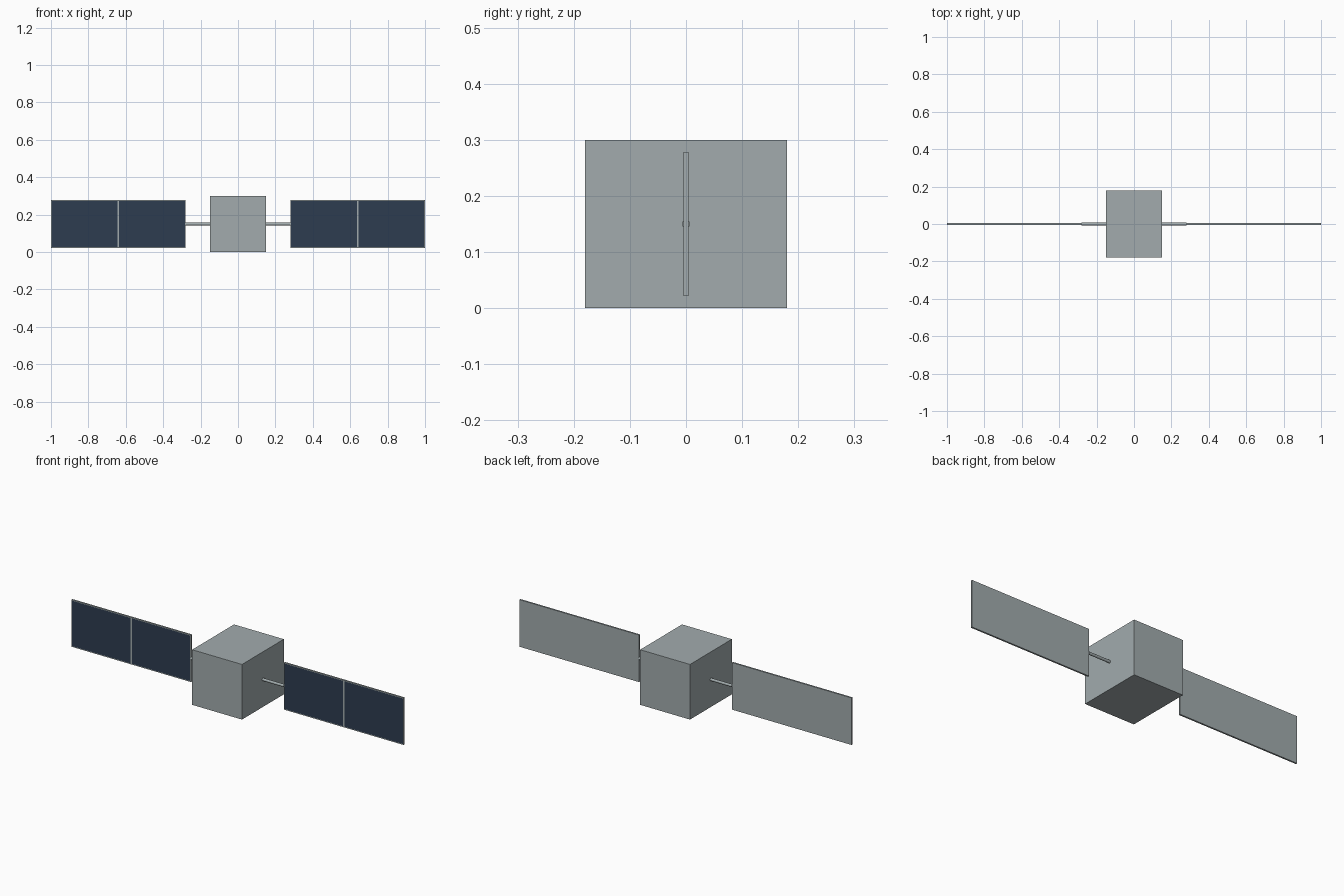
import bpy
import bmesh
from math import radians
from mathutils import Matrix, Vector

cube = bpy.data.objects.get("Cube")
if cube:
    bpy.data.objects.remove(cube, do_unlink=True)


def make_material(name, color):
    mat = bpy.data.materials.new(name)
    mat.use_nodes = True
    mat.diffuse_color = (*color, 1)
    bsdf = next(n for n in mat.node_tree.nodes if n.type == 'BSDF_PRINCIPLED')
    bsdf.inputs["Base Color"].default_value = (*color, 1)
    return mat


GREY = make_material("light_grey_metal", (0.36, 0.41, 0.42))
NAVY = make_material("navy_solar_cell", (0.026, 0.045, 0.08))

MID_Z = 0.15          # height of the arms and panel centres
BODY = (0.30, 0.36, 0.30)
PANEL = (0.72, 0.009, 0.256)
PANEL_X = 0.64
FRAME = 0.0065        # frame border round each cell


def finish(name, bm, *mats):
    mesh = bpy.data.meshes.new(name)
    bm.to_mesh(mesh)
    bm.free()
    for mat in mats:
        mesh.materials.append(mat)
    obj = bpy.data.objects.new(name, mesh)
    bpy.context.collection.objects.link(obj)
    return obj


def box(size, center):
    bm = bmesh.new()
    matrix = Matrix.Translation(center) @ Matrix.Diagonal((*size, 1))
    bmesh.ops.create_cube(bm, size=1, matrix=matrix)
    return bm


# Main body
finish("body", box(BODY, (0, 0, MID_Z)), GREY)

for side, sign in (("left", 1), ("right", -1)):
    # Round arm from the body to the panel's inner edge
    inner, outer = BODY[0] / 2 - 0.01, PANEL_X - PANEL[0] / 2
    bm = bmesh.new()
    place = Matrix.Translation((sign * (inner + outer) / 2, 0, MID_Z))
    bmesh.ops.create_cone(bm, cap_ends=True, segments=16, radius1=0.0075,
                          radius2=0.0075, depth=outer - inner,
                          matrix=place @ Matrix.Rotation(radians(90), 4, 'Y'))
    for face in bm.faces:
        face.smooth = len(face.verts) == 4
    for edge in bm.edges:
        edge.smooth = all(f.smooth for f in edge.link_faces)
    finish(side + "_arm", bm, GREY)

    # Panel split in two, with a framed cell inset on each front half
    center = Vector((sign * PANEL_X, 0, MID_Z))
    bm = box(PANEL, center)
    bmesh.ops.bisect_plane(bm, geom=bm.verts[:] + bm.edges[:] + bm.faces[:],
                           plane_co=center, plane_no=(1, 0, 0))
    bm.normal_update()
    cells = [f for f in bm.faces if f.normal.y < -0.9]
    bmesh.ops.inset_individual(bm, faces=cells, thickness=FRAME)
    for face in cells:
        face.material_index = 1
    finish(side + "_solar_panel", bm, GREY, NAVY)
